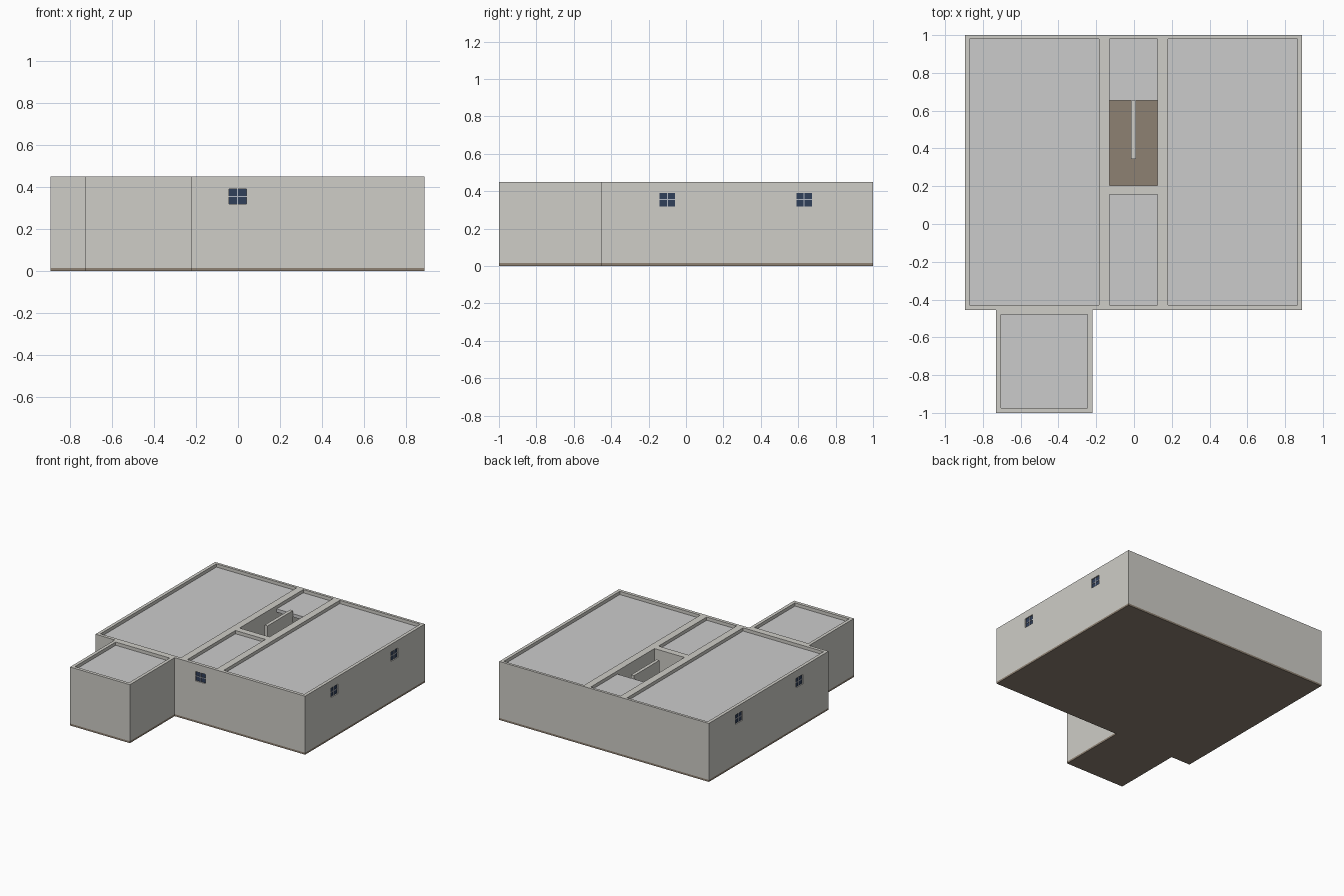
import bpy, bmesh

if "Cube" in bpy.data.objects:
    bpy.data.objects.remove(bpy.data.objects["Cube"])

TOP, BASE, ROOF = 0.45, 0.015, 0.425
OUTLINE = [(-0.895, 1), (-0.895, -0.455), (-0.73, -0.455), (-0.73, -1),
           (-0.22, -1), (-0.22, -0.455), (0.89, -0.455), (0.89, 1)]


def paint(ob, name, color):
    m = bpy.data.materials.get(name) or bpy.data.materials.new(name)
    m.diffuse_color = color
    m.use_nodes = True
    m.node_tree.nodes["Principled BSDF"].inputs["Base Color"].default_value = m.diffuse_color
    ob.data.materials.append(m)


def prism(name, pts, z0, z1):
    bm = bmesh.new()
    face = bm.faces.new([bm.verts.new((x, y, z0)) for x, y in pts])
    ext = bmesh.ops.extrude_face_region(bm, geom=[face])["geom"]
    bmesh.ops.translate(bm, vec=(0, 0, z1 - z0),
                        verts=[v for v in ext if isinstance(v, bmesh.types.BMVert)])
    bmesh.ops.recalc_face_normals(bm, faces=bm.faces)
    me = bpy.data.meshes.new(name)
    bm.to_mesh(me)
    bm.free()
    ob = bpy.data.objects.new(name, me)
    bpy.context.collection.objects.link(ob)
    return ob


def box(name, x0, x1, y0, y1, z0, z1):
    return prism(name, [(x0, y0), (x1, y0), (x1, y1), (x0, y1)], z0, z1)


def cut(target, cutter):
    cutter.hide_render = True
    cutter.hide_set(True)
    m = target.modifiers.new("cut", "BOOLEAN")
    m.operation, m.solver, m.object = "DIFFERENCE", "EXACT", cutter


# Floor slab and wall block
floor = prism("floor_slab", OUTLINE, 0, BASE)
paint(floor, "floor_brown", (0.27, 0.22, 0.17, 1))
walls = prism("walls", OUTLINE, BASE, TOP)
paint(walls, "plaster", (0.62, 0.61, 0.57, 1))

# Rooms hollowed out: x0, x1, y0, y1, and where the roof panel starts in y
rooms = {"left_room": (-0.87, -0.185, -0.43, 0.98, -0.43),
         "right_room": (0.18, 0.865, -0.43, 0.98, -0.43),
         "hall": (-0.13, 0.125, -0.43, 0.155, -0.43),
         "stairwell": (-0.13, 0.125, 0.205, 0.98, 0.655),
         "wing": (-0.705, -0.245, -0.975, -0.48, -0.975)}
for name, (x0, x1, y0, y1, yr) in rooms.items():
    cut(walls, box(name + "_cutter", x0, x1, y0, y1, BASE - 0.1, TOP + 0.1))
    box(name + "_roof", x0, x1, yr, y1, ROOF - 0.025, ROOF)

# Dividing wall in the open stairwell
paint(box("stair_divider", -0.015, 0.01, 0.345, 0.655, BASE, TOP), "plaster", (0.62, 0.61, 0.57, 1))


# Windows: recessed dark pane with a cross of glazing bars
def window(name, x, y, nx, ny):
    def part(n, w, h, d0, d1):
        a, b = (x - nx * d0, x - nx * d1) if nx else (x - w, x + w)
        c, d = (y - ny * d0, y - ny * d1) if ny else (y - w, y + w)
        return box(name + n, min(a, b), max(a, b), min(c, d), max(c, d), 0.355 - h, 0.355 + h)
    cut(walls, part("_cutter", 0.042, 0.036, -0.02, 0.06))
    paint(part("_pane", 0.042, 0.036, 0.008, 0.016), "glass", (0.03, 0.05, 0.1, 1))
    for n, w, h in (("_bar_upright", 0.0025, 0.036), ("_bar_level", 0.042, 0.0025)):
        paint(part(n, w, h, 0.004, 0.01), "bars", (0.45, 0.48, 0.55, 1))


window("front_window", -0.002, -0.455, 0, -1)
for i, y in enumerate((-0.1, 0.632)):
    window(f"right_window_{i}", 0.89, y, 1, 0)
    window(f"left_window_{i}", -0.895, y, -1, 0)
